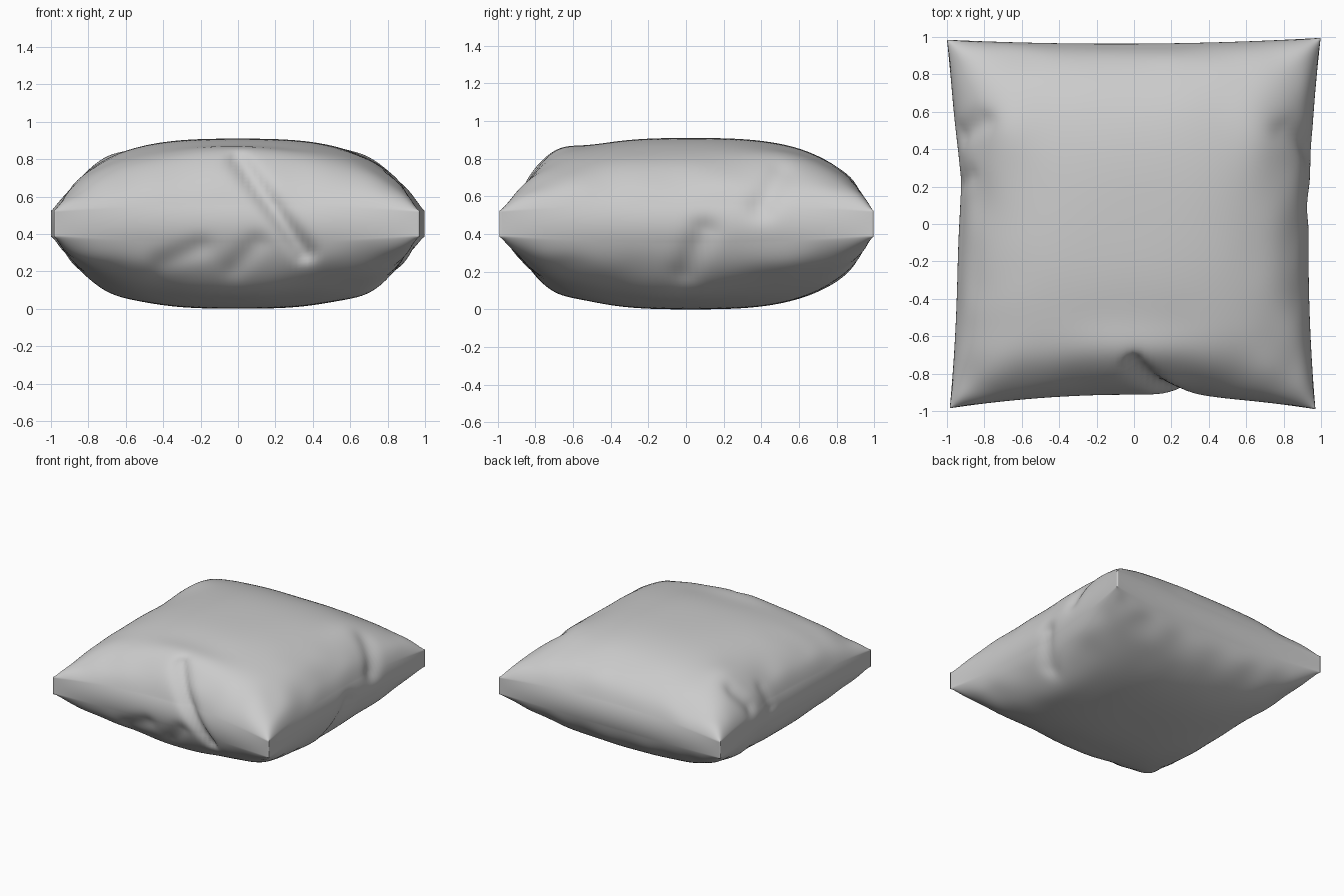
import bpy, bmesh, math
from mathutils import Vector, noise

if "Cube" in bpy.data.objects:
    bpy.data.objects.remove(bpy.data.objects["Cube"])

RIM = 0.07      # half height of the seam band at the corners
RIM_MID = 0.04  # extra band height between the corners
PUFF = 0.345    # extra half height in the middle


def lerp(a, b, t):
    return a + (b - a) * t


def bell(t, centre, width):
    return math.exp(-((t - centre) / width) ** 2)


def arch(t):
    return max(0.0, 1 - abs(t) ** 3) ** 0.62


def dent(x, z, a, b, width):
    """Falloff around a fold running from a to b."""
    p, a, b = Vector((x, z)), Vector(a), Vector(b)
    t = max(0, min(1, (p - a).dot(b - a) / (b - a).length_squared))
    return math.exp(-((p - a.lerp(b, t)).length / width) ** 2)


def outline(u, v):
    """Square plan with the four edges pulled in between the corners."""
    s, t = (u + 1) / 2, (v + 1) / 2
    pu, pv = 1 - u * u, 1 - v * v
    left = -lerp(0.985, 1.0, t) + 0.05 * pv + 0.022 * pv * bell(v, 0.25, 0.25)
    right = lerp(0.97, 0.998, t) - 0.05 * pv
    front = -lerp(0.985, 0.99, s) + 0.075 * pu + 0.015 * bell(u, 0.3, 0.12)
    back = lerp(0.985, 0.995, s) - 0.026 * pu
    return lerp(left, right, s), lerp(front, back, t)


# (x, y, side, height, spread x, spread y): local swells of the cloth
SWELLS = [(0.0, -0.70, 1, 0.06, 0.48, 0.13), (-0.70, 0.50, 1, 0.035, 0.12, 0.2),
          (0.68, 0.50, 1, 0.025, 0.12, 0.22), (0.70, -0.1, -1, 0.03, 0.12, 0.25),
          (-0.70, 0.0, -1, 0.02, 0.12, 0.3), (0.0, -0.70, -1, 0.03, 0.35, 0.12)]

# folds pinched into a side: (along, z) start, end, depth, width
FRONT = [((0.0, 0.80), (0.36, 0.30), 0.05, 0.05), ((-0.4, 0.25), (-0.2, 0.33), 0.02, 0.06),
         ((-0.02, 0.22), (0.1, 0.35), 0.02, 0.06)]
RIGHT = [((0.0, 0.2), (0.1, 0.42), 0.03, 0.07), ((0.40, 0.55), (0.5, 0.72), 0.03, 0.07)]
LEFT = [((0.22, 0.5), (0.26, 0.65), 0.015, 0.05), ((0.48, 0.6), (0.55, 0.72), 0.03, 0.06)]


def pinch(folds, along, z, depth_in):
    k = max(0, min(1, (depth_in - 0.5) / 0.25))
    return k * sum(d * dent(along, z, a, b, w) for a, b, d, w in folds) if k else 0


bm = bmesh.new()
bmesh.ops.create_cube(bm, size=2)
bmesh.ops.subdivide_edges(bm, edges=bm.edges[:], cuts=79, use_grid_fill=True)
soft = []

for vert in bm.verts:
    # crowd the grid towards the edges, then inflate
    u, v = (math.sin(c * math.pi / 2) * 0.6 + c * 0.4 for c in vert.co[:2])
    c = vert.co.z
    if min(abs(u), abs(v)) < 0.9995:
        soft.append(vert)
    x, y = outline(u, v)
    # the band is slightly rounded except at the corners
    x -= 0.022 * c * c * u * (1 - v * v)
    y -= 0.022 * c * c * v * (1 - u * u)
    fill = 0.75 * arch(u) * arch(v) + 0.25 * min(arch(u), arch(v))
    h = RIM + RIM_MID * max(1 - u * u, 1 - v * v) + PUFF * fill
    for sx, sy, side, amp, wx, wy in SWELLS:
        if c * side > 0:
            h += amp * bell(x, sx, wx) * bell(y, sy, wy) * min(1, fill * 3)
    # soft wrinkles on the sloping sides only
    slope = min(1, fill * 4) * (1 - fill) ** 1.5
    z = 0.457 + c * h
    z += 0.04 * slope * noise.noise(Vector((x * 5, y * 5, z * 4)))
    vert.co = (x, y, z)

# blend the band into the cloth, holding only the corner seams
for _ in range(14):
    bmesh.ops.smooth_vert(bm, verts=soft, factor=0.5,
                          use_axis_x=True, use_axis_y=True, use_axis_z=True)

# press the folds in
for vert in bm.verts:
    x, y, z = vert.co
    vert.co.y += pinch(FRONT, x, z, -y)
    vert.co.x += pinch(LEFT, y, z, -x) - pinch(RIGHT, y, z, x)

# rest on the ground
low = min(p.co.z for p in bm.verts)
bmesh.ops.translate(bm, verts=bm.verts[:], vec=(0, 0, -low))
bmesh.ops.recalc_face_normals(bm, faces=bm.faces[:])
for f in bm.faces:
    f.smooth = True

mesh = bpy.data.meshes.new("pillow")
bm.to_mesh(mesh)
bm.free()
pillow = bpy.data.objects.new("pillow", mesh)
bpy.context.collection.objects.link(pillow)
